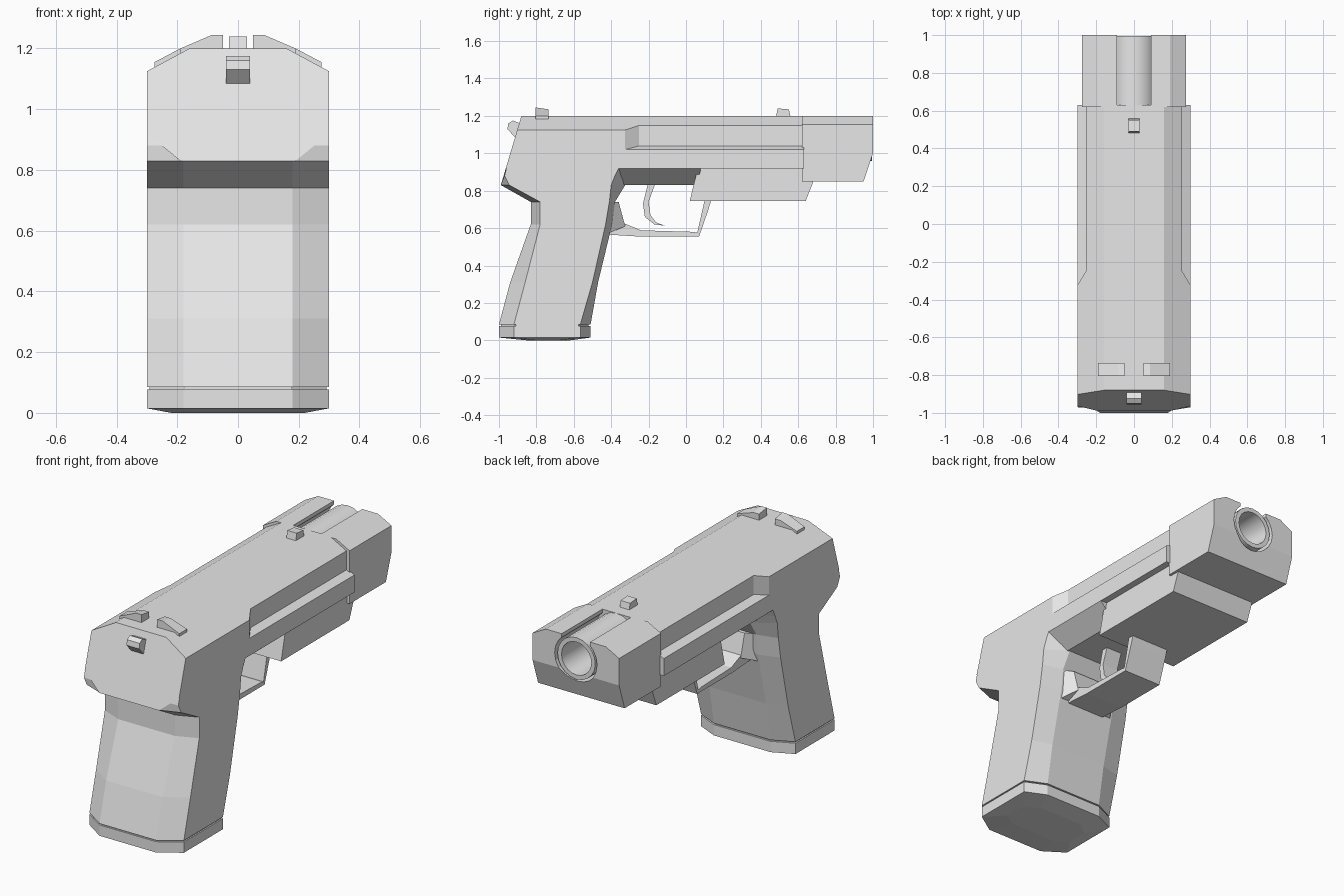
import bpy, bmesh, math
from mathutils import Vector

if "Cube" in bpy.data.objects:
    bpy.data.objects.remove(bpy.data.objects["Cube"])

grey = bpy.data.materials.new("light_grey")
grey.use_nodes = True
COLOUR = (0.8, 0.8, 0.8, 1)
grey.diffuse_color = COLOUR
grey.node_tree.nodes["Principled BSDF"].inputs["Base Color"].default_value = COLOUR


def finish(name, bm):
    bmesh.ops.recalc_face_normals(bm, faces=bm.faces[:])
    mesh = bpy.data.meshes.new(name)
    bm.to_mesh(mesh)
    bm.free()
    mesh.materials.append(grey)
    ob = bpy.data.objects.new(name, mesh)
    bpy.context.collection.objects.link(ob)
    return ob


def prism(name, profile, x0, x1, chamfers=()):
    """Extrude a (y, z) profile across x, then shave it along mirrored planes."""
    bm = bmesh.new()
    face = bm.faces.new([bm.verts.new((x0, y, z)) for y, z in profile])
    ext = bmesh.ops.extrude_face_region(bm, geom=[face])
    moved = [v for v in ext["geom"] if isinstance(v, bmesh.types.BMVert)]
    bmesh.ops.translate(bm, vec=(x1 - x0, 0, 0), verts=moved)
    bmesh.ops.recalc_face_normals(bm, faces=bm.faces[:])
    for (xa, za), (xb, zb) in chamfers:
        for side in (1, -1):
            # plane through both points, parallel to y, facing outward
            normal = Vector((abs(zb - za) * side, 0, (xb - xa) * (-1 if zb > za else 1)))
            cut = bmesh.ops.bisect_plane(
                bm, geom=bm.verts[:] + bm.edges[:] + bm.faces[:],
                plane_co=(xa * side, 0, za), plane_no=normal, clear_outer=True)
            edges = [e for e in cut["geom_cut"] if isinstance(e, bmesh.types.BMEdge)]
            bmesh.ops.contextual_create(bm, geom=edges)
    return finish(name, bm)


def loft(name, rings):
    bm = bmesh.new()
    loops = [[bm.verts.new(p) for p in ring] for ring in rings]
    n = len(loops[0])
    for a, b in zip(loops, loops[1:]):
        for i in range(n):
            j = (i + 1) % n
            bm.faces.new((a[i], a[j], b[j], b[i]))
    bm.faces.new(loops[0])
    bm.faces.new(loops[-1])
    return finish(name, bm)


def lathe(name, points, z, steps=20):
    """Spin (radius, y) points about a y axis at height z."""
    bm = bmesh.new()
    rows = [[bm.verts.new((r * math.cos(k * math.tau / steps), y,
                           z + r * math.sin(k * math.tau / steps)))
             for k in range(steps)] for r, y in points]
    for a, b in zip(rows, rows[1:]):
        for i in range(steps):
            j = (i + 1) % steps
            bm.faces.new((a[i], a[j], b[j], b[i]))
    for row in (rows[0], rows[-1]):
        bm.faces.new(row)
    return finish(name, bm)


def carve(target, cutter):
    cutter.hide_render = True
    mod = target.modifiers.new("cut", "BOOLEAN")
    mod.operation = "DIFFERENCE"
    mod.solver = "EXACT"
    mod.object = cutter
    bpy.context.view_layer.objects.active = target
    bpy.ops.object.modifier_apply(modifier=mod.name)
    bpy.data.objects.remove(cutter)


def smooth(ob):
    bpy.ops.object.select_all(action="DESELECT")
    ob.select_set(True)
    bpy.context.view_layer.objects.active = ob
    bpy.ops.object.shade_smooth_by_angle(angle=math.radians(30))


# Main body with chamfered edges and a stepped recess along each side
body = prism("main_body",
             [(-.88, 1.2), (.63, 1.2), (.63, .92), (.08, .92), (.06, .83), (-.99, .83)],
             -.3, .3, [((.16, 1.2), (.3, 1.125)), ((.3, .92), (.19, .83))])
for s in (1, -1):
    plan = [(.255, -.25), (.345, -.4), (.345, .7), (.255, .7)]
    carve(body, loft("recess_cutter", [
        [(x * s, y, 1.04 - (x - .255) * .45) for x, y in plan],
        [(x * s, y, 1.3) for x, y in plan]]))

# Front section with an open slot above the barrel
BARREL_Z = 1.08
front = prism("front_section",
              [(.62, 1.2), (1, 1.2), (1, 1.0), (.95, .85), (.62, .85)],
              -.275, .275, [((.19, 1.2), (.275, 1.155))])
carve(front, lathe("bore_cutter", [(.135, .625), (.135, 1.1)], BARREL_Z))
carve(front, prism("slot_cutter", [(.63, 1.1), (1.1, 1.1), (1.1, 1.3), (.63, 1.3)], -.09, .09))
barrel = lathe("barrel", [(.12, .6), (.12, .995), (.095, .995), (.09, .75)], BARREL_Z)
smooth(barrel)

# Block under the front
prism("lower_block", [(.065, .93), (.62, .93), (.685, .86), (.64, .745), (.02, .745)], -.26, .26)


# Grip: chamfered rings given as height, back, back corner, front corner, front
def ring(z, back, back_c, front_c, front_y, w=.3, c=.18):
    half = [(c, back), (w, back_c), (w, front_c), (c, front_y)]
    return [(x, y, z) for x, y in half] + [(-x, y, z) for x, y in reversed(half)]


loft("grip", [ring(*r) for r in (
    (.085, -1, -.92, -.565, -.51),
    (.31, -.94, -.86, -.5, -.47),
    (.62, -.83, -.78, -.43, -.395),
    (.74, -.83, -.78, -.41, -.38),
    (.83, -.99, -.945, -.4, -.325),
    (.88, -.975, -.97, -.38, -.3),
    (.92, -.962, -.96, -.36, -.28))])
loft("grip_base", [ring(*r) for r in (
    (0, -.85, -.8, -.68, -.62, .22, .14),
    (.015, -1, -.92, -.565, -.51),
    (.077, -1, -.92, -.565, -.51))])
loft("grip_base_seam", [ring(z, -.99, -.91, -.575, -.52, .292, .175) for z in (.07, .09)])

# Trigger guard and its flared root
prism("trigger_guard",
      [(-.43, .61), (-.33, .625), (-.24, .588), (.04, .58), (.06, .575), (.1, .75),
       (.135, .75), (.12, .7), (.07, .555), (-.25, .555), (-.41, .565)], -.12, .12)
loft("guard_root", [
    [(-.18, -.39, .74), (.18, -.39, .74), (.18, -.42, .57), (-.18, -.42, .57)],
    [(-.12, -.36, .74), (.12, -.36, .74), (.12, -.325, .61), (-.12, -.325, .61)]])
prism("trigger",
      [(-.2, .85), (-.16, .85), (-.2, .74), (-.19, .67), (-.16, .63), (-.11, .612),
       (-.17, .62), (-.22, .66), (-.23, .73)], -.05, .05)

# Hammer
prism("hammer", [(-.95, 1.16), (-.925, 1.175), (-.86, 1.15), (-.87, 1.07),
                 (-.91, 1.08), (-.955, 1.13)], -.04, .04)

# Sights
prism("front_sight", [(.48, 1.19), (.49, 1.24), (.55, 1.235), (.56, 1.19)], -.03, .03)
for s, side in ((1, "left"), (-1, "right")):
    outline = [(.05, 1.19), (.05, 1.245), (.085, 1.245), (.19, 1.2), (.19, 1.17)]
    loft("rear_sight_" + side, [
        [(x * s, y, z - drop * (z > 1.22)) for x, z in outline]
        for y, drop in ((-.805, 0), (-.735, .01))])
